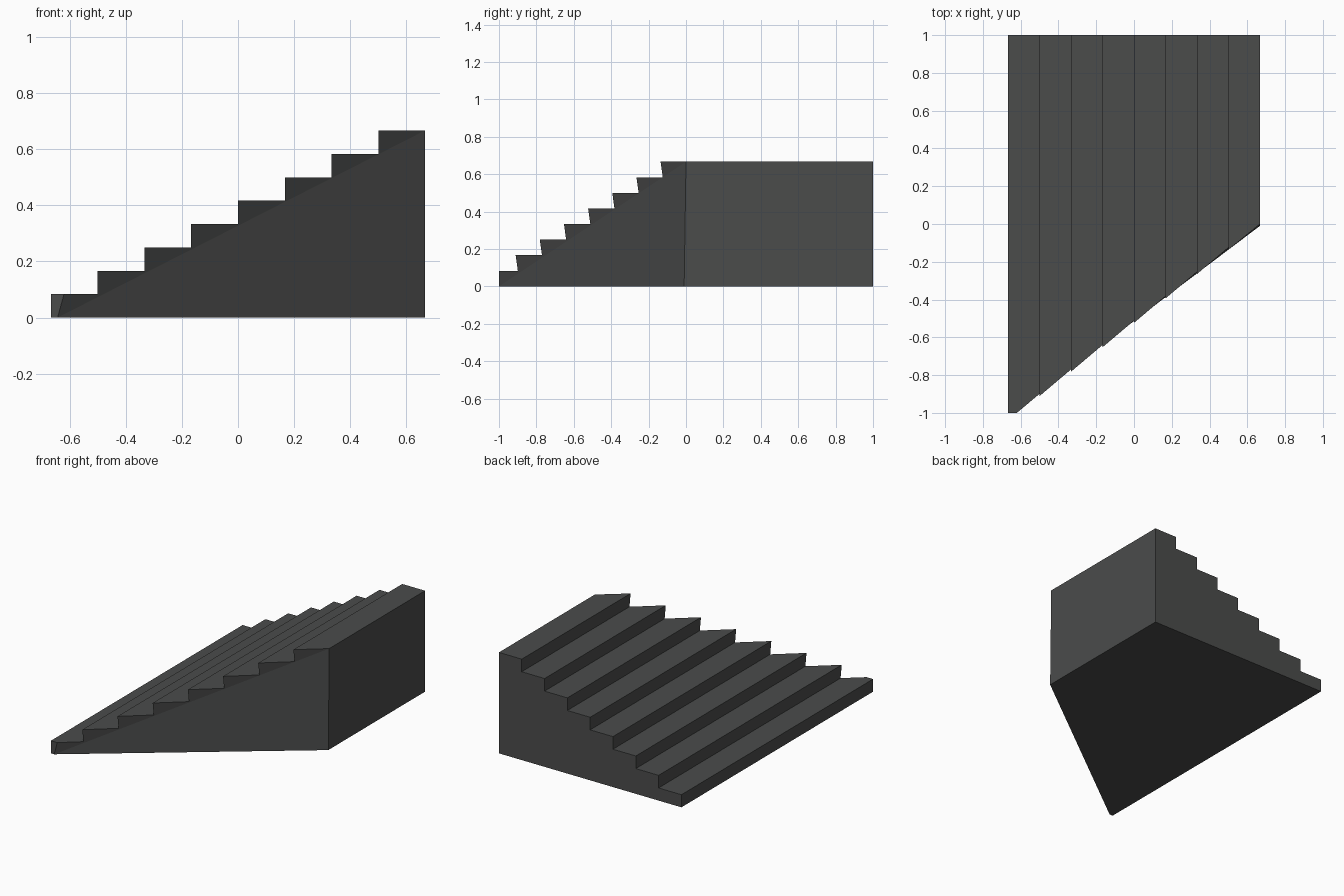
import bpy, bmesh

if "Cube" in bpy.data.objects:
    bpy.data.objects.remove(bpy.data.objects["Cube"])

STEPS = 8
RUN, RISE = 1 / 6, 1 / 12
X0, X1, H = -2 / 3, 2 / 3, 2 / 3


def slant_y(x, z):
    """Depth of the slanted front wall."""
    return min(0.0, 0.845 * (x - X1) - 0.14 * (z - H) + 0.005)


bm = bmesh.new()

# Zig-zag stair profile in x and z: riser foot then riser top for each step
profile = []
for i in range(STEPS):
    x = X0 + i * RUN
    profile += [(x, i * RISE), (x, (i + 1) * RISE)]
profile.append((X1, H))

back = [bm.verts.new((x, 1, z)) for x, z in profile]
front = [bm.verts.new((x, -1 if i < 2 else slant_y(x, z), z))
         for i, (x, z) in enumerate(profile)]

# Extra corners: base corners and the clipped front left corner
back_base = bm.verts.new((X1, 1, 0))
front_base = bm.verts.new((X1, -0.01, 0))
nose_low = bm.verts.new((-0.643, -1, 0))
nose_top = bm.verts.new((-0.62, -1, RISE))

# Risers and treads (the first tread includes the clipped corner)
for i in range(len(profile) - 1):
    extra = [nose_top] if i == 1 else []
    bm.faces.new([back[i], front[i]] + extra + [front[i + 1], back[i + 1]])

# Front walls, split along the diagonal crease
bm.faces.new([front[0], nose_low, nose_top, front[1]])
bm.faces.new([nose_low, front_base, front[-1]])
bm.faces.new([nose_low, front[-1]] + front[-2:1:-1] + [nose_top])

# Right side, back and underside
bm.faces.new([front_base, back_base, back[-1], front[-1]])
bm.faces.new(back + [back_base])
bm.faces.new([front[0], back[0], back_base, front_base, nose_low])

bmesh.ops.recalc_face_normals(bm, faces=bm.faces)
mesh = bpy.data.meshes.new("staircase")
bm.to_mesh(mesh)
bm.free()

stairs = bpy.data.objects.new("staircase", mesh)
bpy.context.collection.objects.link(stairs)

# Dark grey stone
mat = bpy.data.materials.new("dark_grey")
mat.diffuse_color = (0.07, 0.072, 0.071, 1)
mat.use_nodes = True
mat.node_tree.nodes["Principled BSDF"].inputs["Base Color"].default_value = mat.diffuse_color
mesh.materials.append(mat)
